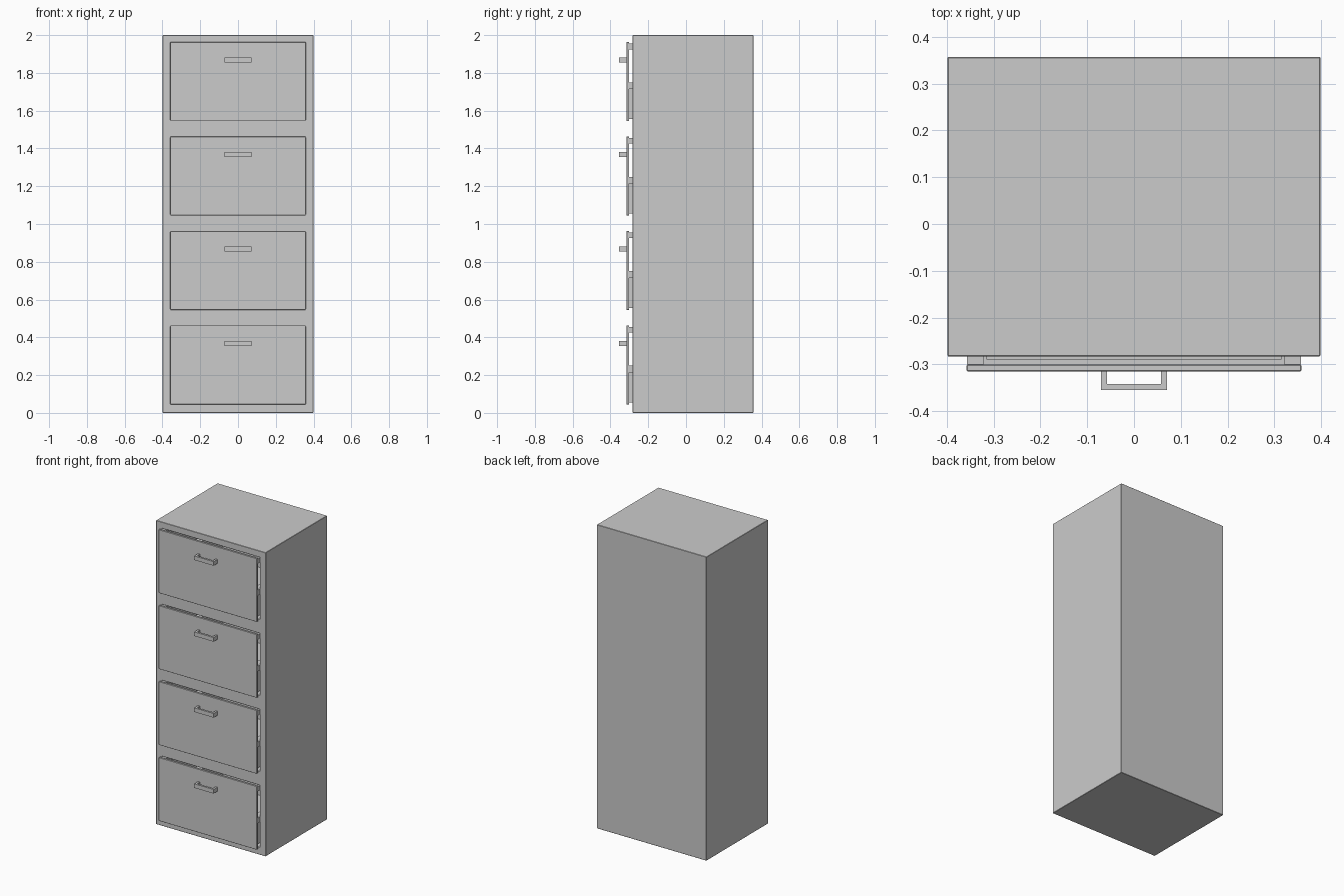
import bpy, bmesh
from mathutils import Vector

if "Cube" in bpy.data.objects:
    bpy.data.objects.remove(bpy.data.objects["Cube"])


def boxes(name, parts, bevel=0.0):
    """One object made of boxes given as (x0, x1, y0, y1, z0, z1)."""
    bm = bmesh.new()
    for x0, x1, y0, y1, z0, z1 in parts:
        verts = bmesh.ops.create_cube(bm, size=1)["verts"]
        size = Vector((x1 - x0, y1 - y0, z1 - z0))
        mid = Vector((x0 + x1, y0 + y1, z0 + z1)) / 2
        for v in verts:
            v.co = v.co * size + mid
    mesh = bpy.data.meshes.new(name)
    bm.to_mesh(mesh)
    bm.free()
    obj = bpy.data.objects.new(name, mesh)
    bpy.context.collection.objects.link(obj)
    if bevel:
        mod = obj.modifiers.new("soft_edges", "BEVEL")
        mod.width = bevel
        mod.segments = 1
    return obj


def both_sides(x0, x1, *rest):
    return [(x0, x1, *rest), (-x1, -x0, *rest)]


W, FRONT, BACK, H = 0.399, -0.283, 0.357, 2.0
PITCH, COUNT = 0.5, 4
OPEN_X, OPEN_LOW, OPEN_HIGH = 0.358, 0.05, 0.458

# Cabinet block with a pocket for each drawer
cabinet = boxes("cabinet_body", [(-W, W, FRONT, BACK, 0, H)])
pockets = boxes("drawer_pockets", [
    (-OPEN_X, OPEN_X, FRONT - 0.1, BACK - 0.03,
     i * PITCH + OPEN_LOW, i * PITCH + OPEN_HIGH) for i in range(COUNT)])
cut = cabinet.modifiers.new("pockets", "BOOLEAN")
cut.operation = "DIFFERENCE"
cut.solver = "EXACT"
cut.object = pockets
pockets.hide_render = True
pockets.hide_set(True)
edge = cabinet.modifiers.new("soft_edges", "BEVEL")
edge.width = 0.002
edge.segments = 1

for i in range(COUNT):
    z = i * PITCH
    tag = f"_{i + 1}"

    # Front panel
    boxes("drawer_front" + tag,
          [(-0.358, 0.358, -0.315, -0.301, z + 0.045, z + 0.463)], 0.0015)

    # Open-topped tray behind the panel
    low, top, rear = z + 0.055, z + 0.25, 0.30
    boxes("drawer_tray" + tag,
          both_sides(0.315, 0.327, -0.301, rear, low, top) + [
              (-0.315, 0.315, -0.301, -0.289, low, top),
              (-0.315, 0.315, rear - 0.012, rear, low, top),
              (-0.315, 0.315, -0.289, rear - 0.012, low, low + 0.012)])

    # Side runners and upper hanging rails
    boxes("runners" + tag,
          both_sides(0.327, 0.357, -0.301, rear, z + 0.215, z + 0.25))
    boxes("hanging_rails" + tag,
          both_sides(0.322, 0.357, -0.301, rear, z + 0.425, z + 0.455))

    # Pull handle: grip and two posts
    boxes("handle" + tag,
          both_sides(0.058, 0.071, -0.342, -0.313, z + 0.354, z + 0.381)
          + [(-0.071, 0.071, -0.355, -0.342, z + 0.354, z + 0.381)])
